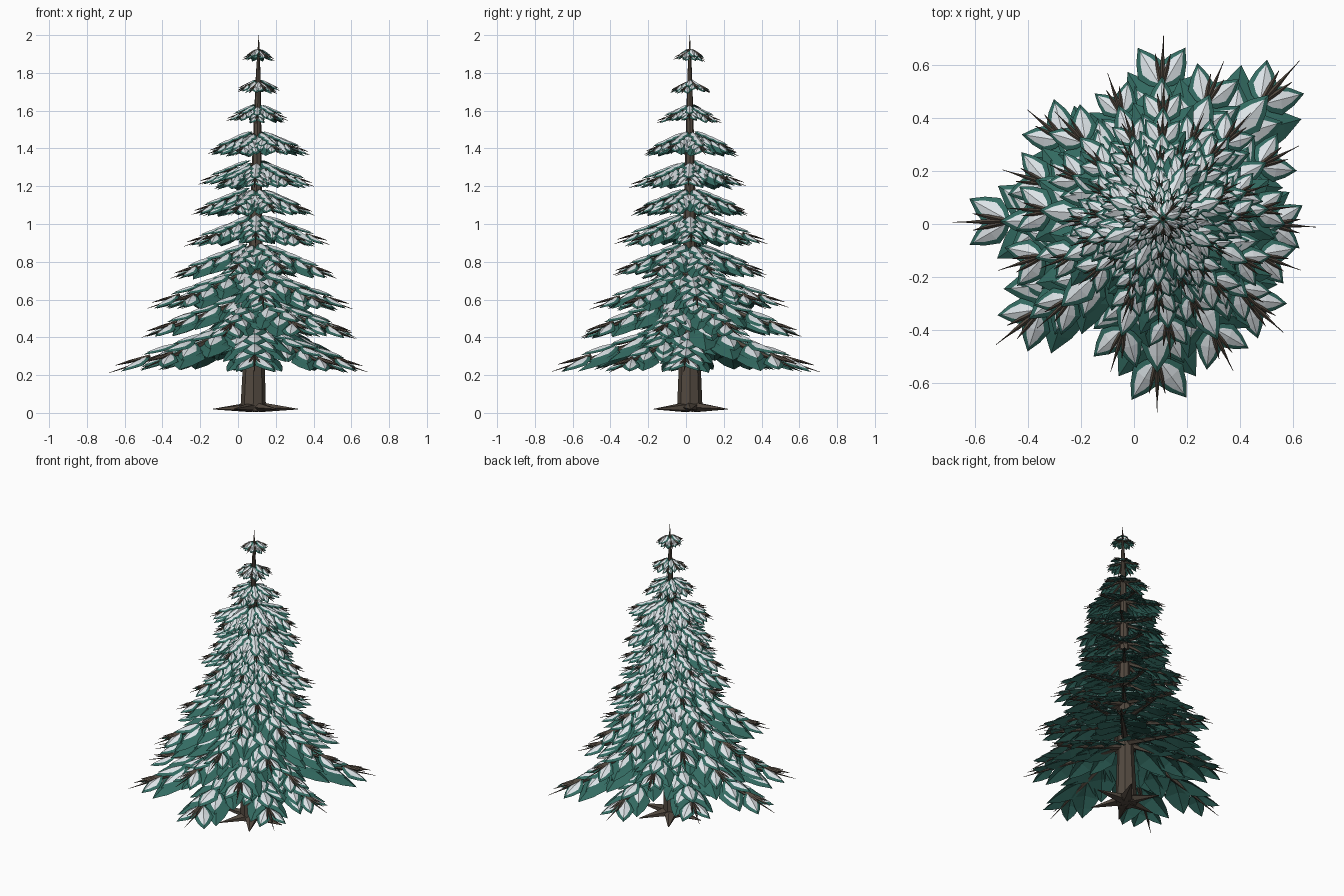
import bpy, bmesh, math, random
from mathutils import Vector

random.seed(7)
if "Cube" in bpy.data.objects:
    bpy.data.objects.remove(bpy.data.objects["Cube"])

UP = Vector((0, 0, 1))


def material(name, rgb):
    m = bpy.data.materials.new(name)
    m.use_nodes = True
    m.diffuse_color = (*rgb, 1)
    m.node_tree.nodes["Principled BSDF"].inputs["Base Color"].default_value = (*rgb, 1)
    return m


BARK = material("bark brown", (0.085, 0.066, 0.05))
GREEN = material("needle green", (0.033, 0.145, 0.12))
SNOW = material("snow white", (0.72, 0.77, 0.8))


def finish(bm, name, mat):
    mesh = bpy.data.meshes.new(name)
    bm.to_mesh(mesh)
    bm.free()
    mesh.materials.append(mat)
    obj = bpy.data.objects.new(name, mesh)
    bpy.context.collection.objects.link(obj)


def tube(bm, points, radii, sides, flat=1.0):
    """Tapered tube through the points, closed at both ends."""
    axis = (points[-1] - points[0]).normalized()
    side = axis.cross(UP)
    side = side.normalized() if side.length > 0.1 else Vector((1, 0, 0))
    up = side.cross(axis).normalized() * flat
    rings = []
    for p, r in zip(points, radii):
        turns = [2 * math.pi * i / sides for i in range(sides)]
        rings.append([bm.verts.new(p + (side * math.cos(a) + up * math.sin(a)) * r) for a in turns])
    for a, b in zip(rings, rings[1:]):
        for i in range(sides):
            j = (i + 1) % sides
            bm.faces.new((a[i], a[j], b[j], b[i]))
    bm.faces.new(rings[0][::-1])
    bm.faces.new(rings[-1])


# Half width of a spray along its length
SPRAY = [(0.2, 0.62), (0.45, 1.0), (0.74, 0.6)]


def spray(bm, base, direction, length, width, fold):
    """Pointed leaf-shaped sheet, folded along its middle rib."""
    side = direction.cross(UP).normalized()
    normal = side.cross(direction).normalized()
    start, end = bm.verts.new(base), bm.verts.new(base + direction * length)
    rows = []
    for t, w in SPRAY:
        mid = base + direction * length * t + normal * fold * w * 0.5
        offset = side * width * 0.5 * w
        drop = normal * fold * w
        rows.append([bm.verts.new(mid + k * offset - abs(k) * drop) for k in (-1, 0, 1)])
    for k in (0, 1):
        bm.faces.new((start, rows[0][k + 1], rows[0][k]))
        for a, b in zip(rows, rows[1:]):
            bm.faces.new((a[k], a[k + 1], b[k + 1], b[k]))
        bm.faces.new((rows[-1][k], rows[-1][k + 1], end))


def snowy_spray(needles, snow, base, direction, length):
    """Green spray with a narrower snow plate resting on top."""
    width = length * random.uniform(0.54, 0.62)
    fold = length * 0.13
    spray(needles, base, direction, length, width, fold)
    side = direction.cross(UP).normalized()
    lift = side.cross(direction).normalized() * (0.003 + length * 0.02)
    spray(snow, base + direction * length * 0.1 + lift, direction,
          length * 0.78, width * 0.62, fold * 0.56)


def heading(angle, pitch):
    return Vector((math.cos(angle) * math.cos(pitch),
                   math.sin(angle) * math.cos(pitch), math.sin(pitch)))


def axis_at(z):
    return Vector((0.08 + 0.015 * z, 0.02, z))


def bough(bark, needles, snow, angle, reach, tip_z):
    """One drooping bough with pairs of sprays and a forked tip."""
    slope = 0.33 + 0.02 / reach
    pitch = -math.atan(slope)
    root = axis_at(tip_z + slope * reach)
    out = heading(angle, pitch)
    full = reach / math.cos(pitch)
    thick = 0.006 + 0.022 * reach
    sag = UP * thick * 0.8
    tube(bark, [root - sag, root + out * full * 0.55 - sag * 0.5, root + out * full],
         [thick, thick * 0.6, 0.001], 5)

    size = 0.045 + 0.2 * reach
    last = max(0.2, 0.93 - size * 0.82 / reach)
    count = 4 if reach > 0.25 else 3 if reach > 0.15 else 2
    for i in range(count):
        t = i / (count - 1)
        f = 0.1 + (last - 0.1) * t
        base = root + out * full * f + UP * thick * 0.4
        length = size * (1.2 - 0.2 * t) * random.uniform(0.92, 1.08)
        for s in (-1, 1):
            spread = s * (0.62 - 0.06 * t + random.uniform(-0.08, 0.08))
            snowy_spray(needles, snow, base, heading(angle + spread, pitch - 0.08), length)
            # Longer sprays beneath fill the gap to the next bough; short boughs carry more snow
            if t < 1 and reach > 0.2:
                under = base - UP * size * 0.06
                aim = heading(angle + s * (0.75 - 0.25 * t), pitch - 0.1)
                if random.random() > reach:
                    snowy_spray(needles, snow, under, aim, length * 1.3)
                else:
                    spray(needles, under, aim, length * 1.35, length * 0.8, length * 0.15)
        if t < 1 and reach > 0.15:
            snowy_spray(needles, snow, base + UP * 0.012, heading(angle, pitch + 0.05), length)
    # Twigs forking at the tip, and one lying further in
    for f, s in ((last * 0.5, 0), (last, -1), (last, 0), (last, 1)):
        start = root + out * full * f + UP * thick * 0.5
        end = start + heading(angle + s * 0.22, pitch + 0.08) * size * (0.95 - 0.2 * abs(s))
        tube(bark, [start, start.lerp(end, 0.6), end], [thick * 0.4, thick * 0.35, 0.001], 4)


# Trunk with a pointed leader
trunk = bmesh.new()
levels = [(0.01, 0.068), (0.3, 0.056), (0.9, 0.036), (1.4, 0.024), (1.8, 0.012), (2.0, 0.001)]
tube(trunk, [axis_at(z) for z, r in levels], [r for z, r in levels], 8)
finish(trunk, "trunk", BARK)

# Star of flat roots
roots = bmesh.new()
for i in range(6):
    a = math.pi / 3 * i
    foot = axis_at(0.03) + Vector((0.012, 0.005, 0))
    tube(roots, [foot + heading(a, 0) * 0.03, foot + heading(a, 0) * 0.225 - UP * 0.01],
         [0.045, 0.003], 5, 0.6)
finish(roots, "roots", BARK)

# Lowest boughs: direction in degrees and reach
LOWEST = [(-3, 0.6), (48, 0.8), (88, 0.69), (140, 0.64), (181, 0.77), (218, 0.77), (270, 0.73), (318, 0.64)]
# Tiers of boughs: reach and tip height
TIERS = [(0.70, 0.22), (0.62, 0.40), (0.59, 0.55), (0.47, 0.72), (0.41, 0.89), (0.35, 1.05),
         (0.31, 1.20), (0.28, 1.37), (0.18, 1.54), (0.12, 1.70), (0.09, 1.87)]
for n, (reach, tip_z) in enumerate(TIERS):
    bark, needles, snow = bmesh.new(), bmesh.new(), bmesh.new()
    for i in range(8):
        if n == 0:
            angle, r = math.radians(LOWEST[i][0]), LOWEST[i][1]
        else:
            angle = math.pi / 4 * (i + 0.5 * (n % 2)) + random.uniform(-0.1, 0.1)
            r = reach * random.uniform(0.88, 1.05)
        bough(bark, needles, snow, angle, r, tip_z + random.uniform(-0.01, 0.01))
    finish(bark, f"boughs_tier_{n + 1}", BARK)
    finish(needles, f"needles_tier_{n + 1}", GREEN)
    finish(snow, f"snow_tier_{n + 1}", SNOW)
